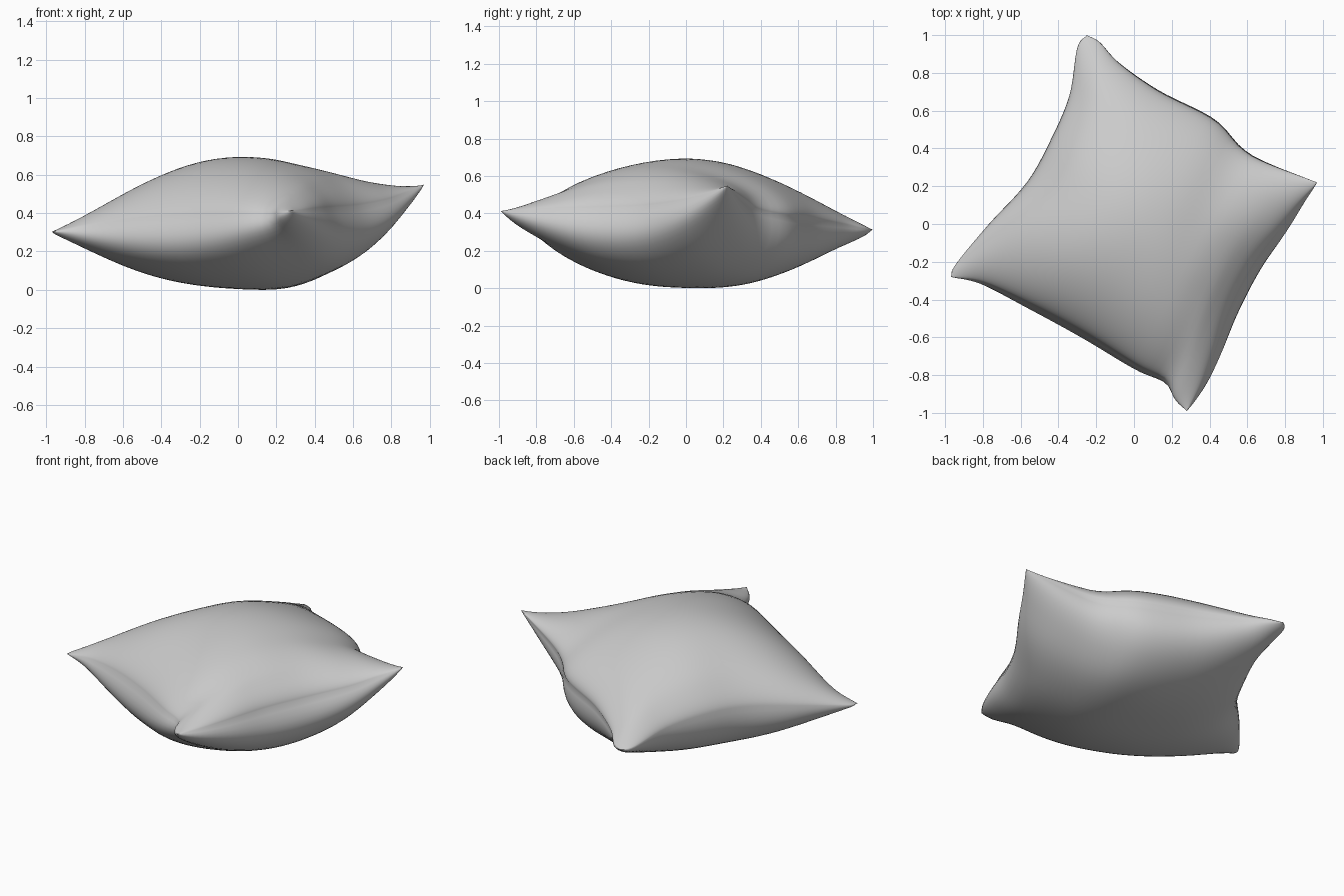
import bpy, bmesh, math
from mathutils import Vector

cube = bpy.data.objects.get("Cube")
if cube:
    bpy.data.objects.remove(cube, do_unlink=True)

# Corner tips of the cushion
A = (-0.97, -0.28, 0.30)
B = (0.28, -0.99, 0.41)
C = (0.97, 0.22, 0.545)
D = (-0.25, 1.00, 0.31)


def seam(*pts):
    """Smooth curve through the points, returned as a function of arc length 0..1."""
    p = [Vector(q) for q in pts]
    p = [2 * p[0] - p[1]] + p + [2 * p[-1] - p[-2]]
    path = []
    for i in range(1, len(p) - 2):
        a, b, c, d = p[i - 1:i + 3]
        for k in range(24):
            t = k / 24
            path.append(b + (c - a) * t / 2 + (a * 2 - b * 5 + c * 4 - d) * t**2 / 2
                        + (b * 3 - a - c * 3 + d) * t**3 / 2)
    path.append(p[-2])
    run = [0.0]
    for a, b in zip(path, path[1:]):
        run.append(run[-1] + (b - a).length)

    def at(t):
        s = min(max(t, 0), 1) * run[-1]
        i = 0
        while i < len(run) - 2 and run[i + 1] < s:
            i += 1
        return path[i].lerp(path[i + 1], (s - run[i]) / (run[i + 1] - run[i]))
    return at


# Four seam edges
front = seam(A, (-0.79, -0.31, 0.325), (-0.52, -0.435, 0.365), (-0.25, -0.58, 0.385),
             (0.025, -0.75, 0.395), (0.165, -0.82, 0.395), (0.215, -0.92, 0.40), B)
left = seam(B, (0.36, -0.845, 0.415), (0.425, -0.685, 0.42), (0.51, -0.45, 0.425),
            (0.63, -0.22, 0.435), (0.78, -0.02, 0.465), (0.88, 0.115, 0.505), C)
back = seam(D, (-0.18, 0.96, 0.315), (-0.08, 0.85, 0.335), (0.13, 0.70, 0.36), (0.42, 0.55, 0.38),
            (0.56, 0.405, 0.41), (0.68, 0.33, 0.45), C)
right = seam(A, (-0.94, -0.21, 0.305), (-0.77, -0.01, 0.335), (-0.565, 0.21, 0.36),
             (-0.445, 0.42, 0.365), (-0.34, 0.67, 0.345), (-0.30, 0.93, 0.315), D)

N = 44
angles = [math.pi * (i / N - 0.5) for i in range(N + 1)]
params = [(1 + math.sin(a)) / 2 for a in angles]
f, l, k, r = [[edge(t) for t in params] for edge in (front, left, back, right)]
A, B, C, D = map(Vector, (A, B, C, D))
across = Vector((0.87, -0.5, 0))
along = Vector((0.5, 0.87, 0))


def top_puff(a, b):
    return 0.305 * max(math.cos(a) * math.cos(b), 0) ** 1.35


def bottom_puff(a, b):
    g = max(math.cos(a) * math.cos(b), 0)
    return -0.385 * (1 - (1 - g) ** 1.2) * (1 - 0.55 * (math.sin(a) * math.sin(b)) ** 2)


def side_bulge(a, b, low, high):
    """Sideways swell just inside the two seams crossed by angle a."""
    amount = high if a > 0 else -low
    return 3.5 * amount * math.cos(a) * math.sin(a) ** 4 * math.cos(b)


def sheet(bm, puff, push):
    """One cloth panel, swelling past the front, left, back and right seams."""
    rows = []
    for j, b in enumerate(angles):
        row = []
        for i, a in enumerate(angles):
            u, v = params[i], params[j]
            p = (f[i] * (1 - v) + k[i] * v + r[j] * (1 - u) + l[j] * u
                 - A * (1 - u) * (1 - v) - B * u * (1 - v) - C * u * v - D * (1 - u) * v)
            p.z += puff(a, b)
            p += across * side_bulge(a, b, push[3], push[1])
            p += along * side_bulge(b, a, push[0], push[2])
            row.append(bm.verts.new(p))
        rows.append(row)
    for j in range(N):
        for i in range(N):
            bm.faces.new((rows[j][i], rows[j][i + 1], rows[j + 1][i + 1], rows[j + 1][i]))


# Cushion: top and bottom panels welded along the seam
bm = bmesh.new()
sheet(bm, top_puff, (0, 0, 0.02, 0))
sheet(bm, bottom_puff, (0.07, 0.085, 0.03, 0.03))
bmesh.ops.remove_doubles(bm, verts=bm.verts, dist=0.0001)
bmesh.ops.recalc_face_normals(bm, faces=bm.faces)
low = min(v.co.z for v in bm.verts)
bmesh.ops.translate(bm, verts=bm.verts, vec=(0, 0, -low))
for face in bm.faces:
    face.smooth = True
mesh = bpy.data.meshes.new("cushion")
bm.to_mesh(mesh)
bm.free()
cushion = bpy.data.objects.new("cushion", mesh)
bpy.context.collection.objects.link(cushion)

# Grey cloth
cloth = bpy.data.materials.new("grey_cloth")
cloth.use_nodes = True
grey = (0.6, 0.6, 0.6, 1)
cloth.diffuse_color = grey
cloth.node_tree.nodes["Principled BSDF"].inputs["Base Color"].default_value = grey
mesh.materials.append(cloth)
